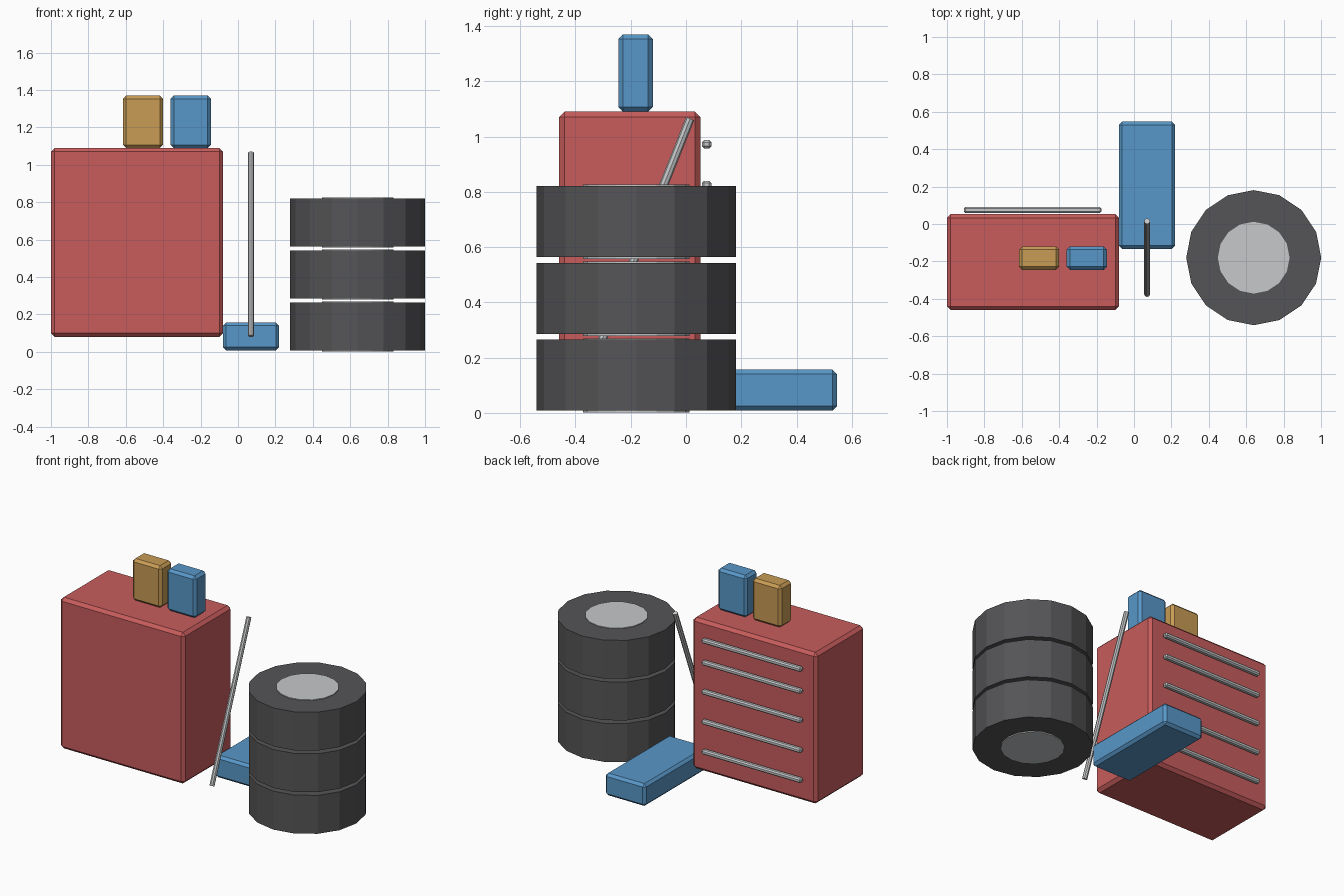
import bpy
import bmesh
from mathutils import Vector

cube = bpy.data.objects.get("Cube")
if cube:
    bpy.data.objects.remove(cube, do_unlink=True)


def material(name, rgb):
    mat = bpy.data.materials.new(name)
    mat.use_nodes = True
    mat.diffuse_color = (*rgb, 1)
    mat.node_tree.nodes["Principled BSDF"].inputs["Base Color"].default_value = (*rgb, 1)
    return mat


red = material("cabinet red", (0.58, 0.107, 0.107))
blue = material("blue plastic", (0.098, 0.31, 0.58))
amber = material("amber plastic", (0.58, 0.33, 0.09))
rubber = material("dark rubber", (0.09, 0.09, 0.095))
steel = material("light steel", (0.57, 0.58, 0.59))


def finish(name, bm, mat):
    bmesh.ops.recalc_face_normals(bm, faces=bm.faces)
    mesh = bpy.data.meshes.new(name)
    bm.to_mesh(mesh)
    bm.free()
    mesh.materials.append(mat)
    obj = bpy.data.objects.new(name, mesh)
    bpy.context.collection.objects.link(obj)
    return obj


def box(name, low, high, bevel, mat):
    """Chamfered box spanning two opposite corners."""
    low, high = Vector(low), Vector(high)
    bm = bmesh.new()
    bmesh.ops.create_cube(bm, size=1)
    bmesh.ops.scale(bm, vec=high - low, verts=bm.verts)
    bmesh.ops.translate(bm, vec=(low + high) / 2, verts=bm.verts)
    bmesh.ops.bevel(bm, geom=bm.edges[:], offset=bevel, segments=1, affect='EDGES')
    return finish(name, bm, mat)


def rod(name, start, end, radius, sides, mat):
    """Flat-sided cylinder between two points."""
    start, end = Vector(start), Vector(end)
    axis = end - start
    bm = bmesh.new()
    bmesh.ops.create_cone(bm, cap_ends=True, segments=sides, radius1=radius,
                          radius2=radius, depth=axis.length)
    bmesh.ops.rotate(bm, cent=(0, 0, 0), verts=bm.verts,
                     matrix=axis.to_track_quat('Z', 'Y').to_matrix())
    bmesh.ops.translate(bm, vec=(start + end) / 2, verts=bm.verts)
    return finish(name, bm, mat)


# Tool cabinet with drawer handles along its back
box("tool_cabinet", (-1, -0.46, 0.08), (-0.08, 0.053, 1.09), 0.02, red)
for i, z in enumerate((0.23, 0.43, 0.63, 0.825, 0.972)):
    box(f"drawer_handle_{i + 1}", (-0.91, 0.058, z - 0.015),
        (-0.175, 0.092, z + 0.015), 0.008, steel)

# Oil cans on the cabinet
for name, x, mat in (("amber_can", -0.615, amber), ("blue_can", -0.36, blue)):
    box(name, (x, -0.245, 1.09), (x + 0.215, -0.12, 1.37), 0.017, mat)

# Low block on the floor and the leaning bar
box("floor_block", (-0.08, -0.133, 0.008), (0.22, 0.547, 0.157), 0.017, blue)
rod("leaning_bar", (0.07, -0.375, 0.085), (0.07, 0.015, 1.065), 0.016, 8, steel)

# Stack of wheels
for i in range(3):
    z = 0.008 + 0.278 * i
    rod(f"tyre_{i + 1}", (0.64, -0.18, z), (0.64, -0.18, z + 0.257), 0.361, 16, rubber)
    rod(f"wheel_hub_{i + 1}", (0.64, -0.18, z - 0.007), (0.64, -0.18, z + 0.262),
        0.192, 16, steel)
